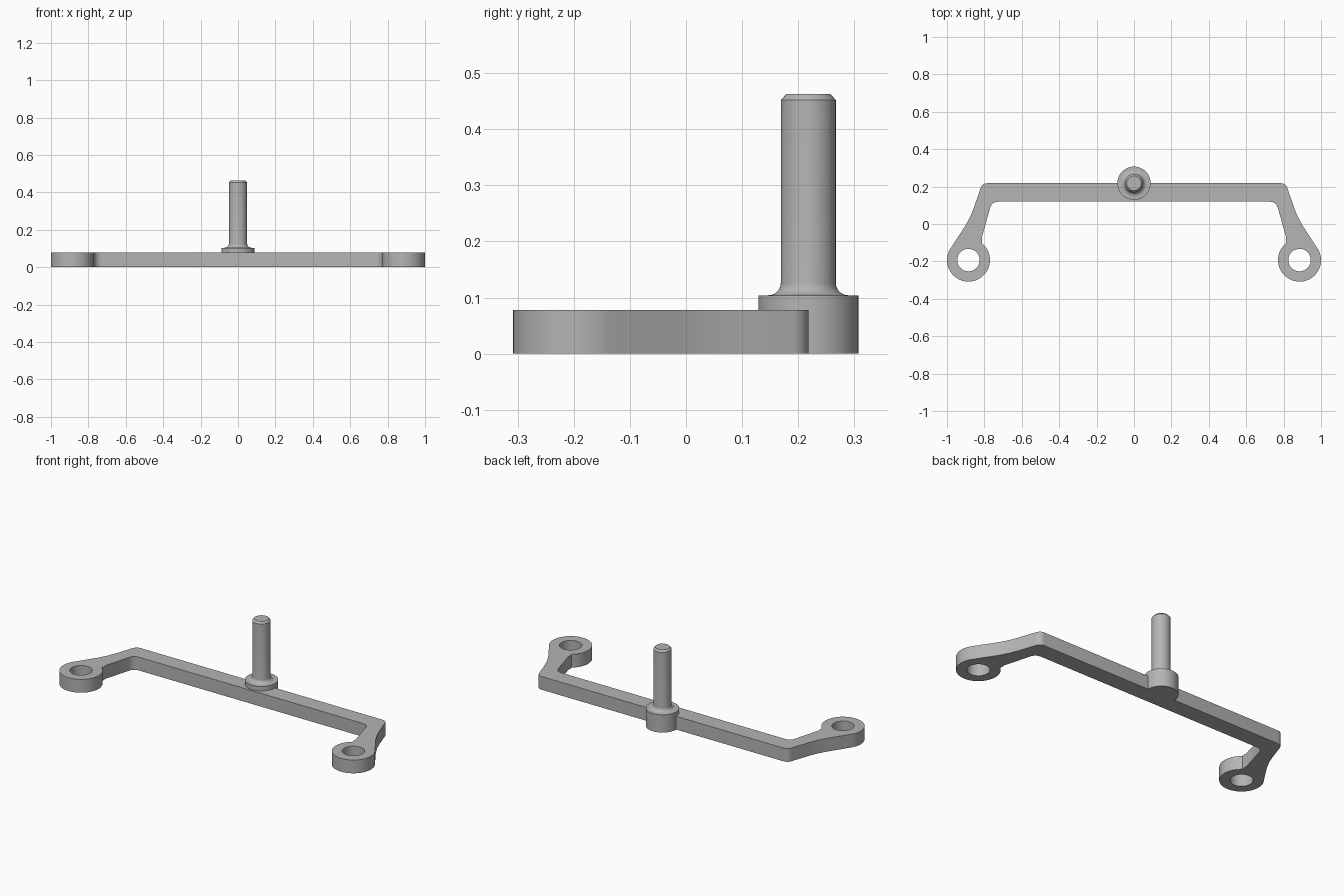
import bpy, bmesh, math
from mathutils import Vector

cube = bpy.data.objects.get("Cube")
if cube:
    bpy.data.objects.remove(cube, do_unlink=True)

THICK = 0.078
EYE, EYE_R, HOLE_R = Vector((0.885, -0.193)), 0.115, 0.06
POST_Y = 0.218

metal = bpy.data.materials.new("grey_metal")
metal.use_nodes = True
metal.diffuse_color = (0.46, 0.46, 0.46, 1)
metal.node_tree.nodes["Principled BSDF"].inputs["Base Color"].default_value = (0.46, 0.46, 0.46, 1)


def arc(center, radius, start, end, steps):
    """Points on an arc, angles in degrees."""
    angles = [math.radians(start + (end - start) * i / steps) for i in range(steps + 1)]
    return [(center[0] + radius * math.cos(a), center[1] + radius * math.sin(a)) for a in angles]


def finish(name, bm):
    bmesh.ops.recalc_face_normals(bm, faces=bm.faces[:])
    mesh = bpy.data.meshes.new(name)
    bm.to_mesh(mesh)
    bm.free()
    mesh.materials.append(metal)
    obj = bpy.data.objects.new(name, mesh)
    bpy.context.collection.objects.link(obj)
    bpy.ops.object.select_all(action='DESELECT')
    obj.select_set(True)
    bpy.context.view_layer.objects.active = obj
    bpy.ops.object.shade_smooth_by_angle(angle=math.radians(30))
    return obj


def add_loop(bm, points):
    verts = [bm.verts.new((x, y, 0)) for x, y in points]
    return [bm.edges.new((v, verts[i - 1])) for i, v in enumerate(verts)]


# Bracket: half outline from back centre, around the eye, to front centre
half = arc((0.786, 0.182), 0.036, 90, 18, 5)
half += [(0.855, 0.09), (0.875, 0.04), (0.904, -0.013)]
half += arc(EYE, EYE_R, 28, -232, 44)
half += [(0.811, -0.085), (0.813, -0.07)]
half += arc((0.728, 0.077), 0.042, 15, 90, 6)
outline = half + [(-x, y) for x, y in reversed(half)]

bm = bmesh.new()
edges = add_loop(bm, outline)
for side in (1, -1):
    edges += add_loop(bm, arc((side * EYE.x, EYE.y), HOLE_R, 0, 360, 40)[:-1])
bmesh.ops.triangle_fill(bm, edges=edges, use_beauty=True, use_dissolve=False)
ext = bmesh.ops.extrude_face_region(bm, geom=bm.faces[:], use_keep_orig=True)
top = [g for g in ext["geom"] if isinstance(g, bmesh.types.BMVert)]
bmesh.ops.translate(bm, verts=top, vec=(0, 0, THICK))
finish("bracket_arm", bm)

# Post: collar, fillet, shaft and chamfered tip, turned around its axis
profile = [(0, 0), (0.089, 0), (0.089, 0.104), (0.071, 0.104)]
profile += arc((0.071, 0.126), 0.022, 270, 180, 6)[1:]
profile += [(0.049, 0.452), (0.039, 0.463), (0, 0.463)]
bm = bmesh.new()
verts = [bm.verts.new((r, 0, z)) for r, z in profile]
edges = [bm.edges.new(pair) for pair in zip(verts, verts[1:])]
bmesh.ops.spin(bm, geom=verts + edges, cent=(0, 0, 0), axis=(0, 0, 1),
               angle=math.tau, steps=48, use_merge=True)
bmesh.ops.remove_doubles(bm, verts=bm.verts[:], dist=0.0001)
post = finish("post", bm)
post.location.y = POST_Y
